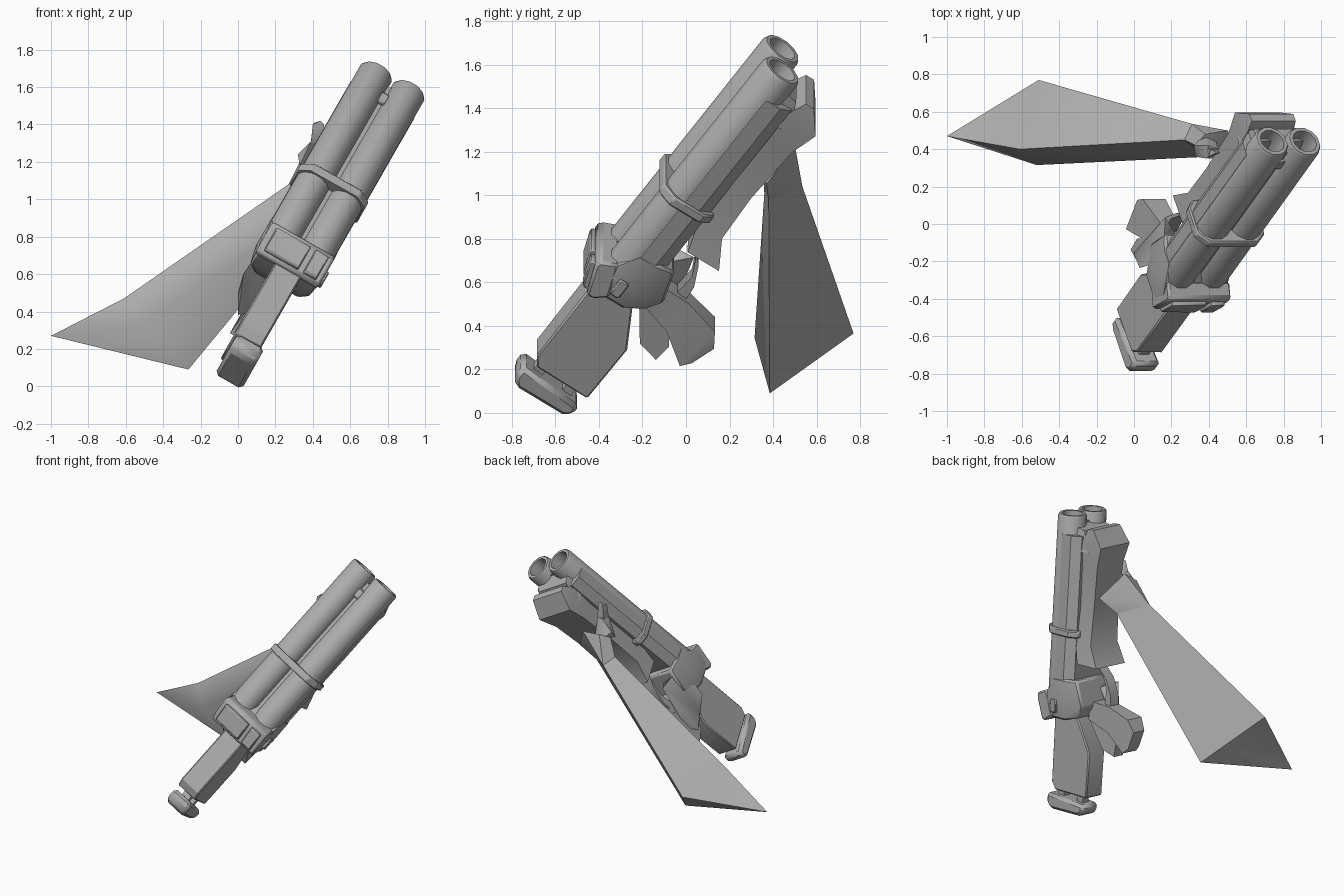
import bpy, bmesh, math
from mathutils import Matrix, Vector

if "Cube" in bpy.data.objects:
    bpy.data.objects.remove(bpy.data.objects["Cube"])

grey = bpy.data.materials.new("metal_grey")
grey.use_nodes = True
COL = (0.42, 0.42, 0.42, 1)
grey.diffuse_color = COL
grey.node_tree.nodes["Principled BSDF"].inputs["Base Color"].default_value = COL

# Weapon frame: x across, y towards the muzzle, z to the sight side; origin between muzzles
FWD = Vector((0.409, 0.569, 0.714)).normalized()
SIDE = Vector((0.87, 0, -0.49))
SIDE = (SIDE - SIDE.dot(FWD) * FWD).normalized()
UP = SIDE.cross(FWD)
GUN = Matrix((SIDE, FWD, UP)).transposed().to_4x4()
GUN.translation = (0.826, 0.443, 1.625)
WORLD = Matrix.Identity(4)


def finish(name, bm, frame=GUN, bevel=0, angle=30):
    bmesh.ops.recalc_face_normals(bm, faces=bm.faces)
    me = bpy.data.meshes.new(name)
    bm.to_mesh(me)
    bm.free()
    me.materials.append(grey)
    ob = bpy.data.objects.new(name, me)
    bpy.context.collection.objects.link(ob)
    ob.matrix_world = frame
    if bevel:
        mod = ob.modifiers.new("bevel", "BEVEL")
        mod.width, mod.segments = bevel, 1
        mod.limit_method, mod.angle_limit = "ANGLE", math.radians(40)
    bpy.ops.object.select_all(action="DESELECT")
    ob.select_set(True)
    bpy.context.view_layer.objects.active = ob
    bpy.ops.object.shade_smooth_by_angle(angle=math.radians(angle))


def hull(name, pts, frame=GUN, bevel=0, angle=30):
    bm = bmesh.new()
    for p in pts:
        bm.verts.new(p)
    out = bmesh.ops.convex_hull(bm, input=bm.verts)
    junk = [g for g in out["geom_interior"] if isinstance(g, bmesh.types.BMVert)]
    bmesh.ops.delete(bm, geom=junk, context="VERTS")
    bmesh.ops.dissolve_limit(bm, angle_limit=0.02, verts=bm.verts, edges=bm.edges)
    finish(name, bm, frame, bevel, angle)


def side_prism(name, prof, x0, x1, bevel=0):
    hull(name, [(x, y, z) for x in (x0, x1) for y, z in prof], bevel=bevel)


def mirrored(name, pts, bevel=0, angle=30):
    hull(name, [(sx * x, y, z) for sx in (-1, 1) for x, y, z in pts], bevel=bevel, angle=angle)


def box(name, x0, x1, y0, y1, z0, z1, bevel=0):
    side_prism(name, [(y0, z0), (y1, z0), (y1, z1), (y0, z1)], x0, x1, bevel)


def loft(name, rings, angle=30):
    bm = bmesh.new()
    loops = [[bm.verts.new(p) for p in ring] for ring in rings]
    n = len(loops[0])
    for a, b in zip(loops, loops[1:]):
        for i in range(n):
            bm.faces.new((a[i], a[(i + 1) % n], b[(i + 1) % n], b[i]))
    bm.faces.new(loops[0])
    bm.faces.new(loops[-1])
    finish(name, bm, angle=angle)


# Twin hollow barrels
for sx, side in ((-0.1, "left"), (0.1, "right")):
    prof = [(0.098, -1.3), (0.098, -0.015), (0.09, 0), (0.07, 0), (0.064, -0.16)]
    loft(side + "_barrel", [[(sx + r * math.cos(a), y, r * math.sin(a))
         for a in [math.tau * (i + 0.5) / 12 for i in range(12)]] for r, y in prof], angle=35)

box("barrel_rib", -0.02, 0.02, -1.2, -0.06, -0.05, 0.035)
box("front_sight", -0.025, 0.025, -0.19, -0.12, 0, 0.055, 0.006)

# Cradle wrapping the lower half of the barrels, and the lug below the muzzles
mirrored("barrel_cradle", [(x, y, z) for y in (-1.2, -0.13) for x, z in (
    (0.197, 0), (0.195, -0.08), (0.15, -0.14))])
mirrored("muzzle_lug", [(0.14, -0.07, -0.05), (0.13, -0.09, -0.14),
                        (0.16, -0.24, -0.03), (0.14, -0.24, -0.2)])

# Strap around barrels and cradle
mirrored("barrel_strap", [(x, y, z) for y in (-0.835, -0.785) for x, z in (
    (0.208, -0.11), (0.208, 0.055), (0.148, 0.115), (0.165, -0.165))], bevel=0.008)

# Fore-end slab, flared at both ends: station, centre, half width, top, bottom
stations = [(-0.07, 0, 0.135, -0.18, -0.225), (-0.18, 0, 0.145, -0.13, -0.31),
            (-0.32, 0, 0.13, -0.13, -0.275), (-0.63, 0, 0.125, -0.13, -0.26),
            (-0.87, 0.01, 0.135, -0.13, -0.265), (-1.01, 0.02, 0.145, -0.17, -0.345)]
loft("fore_end", [[(c - w, y, t), (c + w, y, t), (c + w, y, b), (c - w, y, b)]
                  for y, c, w, t, b in stations])

# Receiver, rounded on the sides and underneath
front = [(0.198, 0.0), (0.2, -0.08), (0.17, -0.18)]
back = [(0.2, 0.05), (0.185, 0.1), (0.2, -0.09), (0.16, -0.235)]
mirrored("receiver", [(x, -1.13, z) for x, z in front] + [(x, -1.3, z) for x, z in back]
         + [(0.18, -1.42, 0.06), (0.18, -1.42, -0.09), (0.13, -1.39, -0.19)],
         bevel=0.012, angle=40)
side_prism("top_plate", [(-1.23, 0.06), (-1.265, 0.14), (-1.29, 0.15), (-1.445, 0.095),
                         (-1.45, 0.06), (-1.4, 0)], -0.185, 0.2, 0.012)
for name, x0, x1 in (("large_button", -0.15, 0.06), ("small_button", 0.09, 0.17)):
    side_prism(name, [(-1.295, 0.12), (-1.3, 0.162), (-1.31, 0.168), (-1.425, 0.127),
                      (-1.435, 0.115), (-1.43, 0.08)], x0, x1, 0.006)
box("side_catch", 0.18, 0.213, -1.375, -1.285, -0.035, 0.015, 0.006)

# Stock and butt pad
side_prism("stock", [(-1.39, 0.068), (-1.89, 0.065), (-1.94, 0.03), (-1.945, -0.255),
                     (-1.63, -0.26), (-1.39, -0.13)], -0.065, 0.095, 0.008)
for z in (0, -0.17):
    box("pad_bolt", 0, 0.06, -2.0, -1.9, z - 0.025, z + 0.025)
side_prism("butt_pad", [(-1.965, 0.09), (-2.035, 0.09), (-2.075, 0.055),
                        (-2.075, -0.205), (-2.05, -0.245), (-1.995, -0.245)],
           -0.05, 0.115, 0.02)

# Hand grip: station values are left, right, front, rear, depth at front and rear
grip = [(-0.06, 0.05, -1.28, -1.41, -0.2, -0.2), (-0.07, 0.04, -1.29, -1.47, -0.37, -0.37),
        (-0.09, 0.05, -1.34, -1.58, -0.55, -0.52), (-0.07, 0.04, -1.42, -1.54, -0.6, -0.56)]
loft("hand_grip", [[(l, f, zf), (r, f, zf), (r, b, zb), (l, b, zb)]
                   for l, r, f, b, zf, zb in grip])

# Curved guard, hook and cheek around the grip
path = [(-0.02, -0.99, -0.18, 0.02), (-0.03, -1.09, -0.28, 0.02),
        (-0.03, -1.2, -0.33, 0.02), (-0.03, -1.35, -0.33, 0.03)]
loft("trigger_guard", [[(x - 0.04, y - h, z - h), (x + 0.04, y - h, z - h),
                        (x + 0.04, y + h, z + h), (x - 0.04, y + h, z + h)]
                       for x, y, z, h in path], angle=60)
hull("grip_hook", [(x, y, z) for x in (-0.07, 0.02) for y, z in (
    (-1.39, -0.16), (-1.6, -0.31), (-1.63, -0.42), (-1.54, -0.43), (-1.36, -0.32))])
hull("grip_cheek", [(-0.16, -1.18, -0.16), (-0.17, -1.33, -0.12), (-0.12, -1.15, -0.3),
                    (-0.185, -1.44, -0.17), (-0.16, -1.48, -0.29), (-0.1, -1.56, -0.36),
                    (-0.05, -1.2, -0.2), (-0.05, -1.5, -0.38)], angle=60)

# Flared sleeve with a folded open end
wrist = [(0.27, 0.45, 1.08), (0.31, 0.535, 1.04), (0.47, 0.38, 0.98), (0.4, 0.36, 1.01)]
cuff = [(-0.61, 0.4, 0.47), (-0.51, 0.77, 0.365), (-0.265, 0.385, 0.09), (-0.52, 0.315, 0.345)]
bm = bmesh.new()
W, C = [[bm.verts.new(p) for p in ring] for ring in (wrist, cuff)]
T, F = bm.verts.new((-1, 0.47, 0.27)), bm.verts.new((-0.52, 0.46, 0.25))
for i in range(4):
    bm.faces.new((W[i], W[(i + 1) % 4], C[(i + 1) % 4], C[i]))
bm.faces.new(W)
for a, b in ((C[1], C[0]), (C[0], C[3]), (C[3], C[2])):
    bm.faces.new((a, b, T))
for a, b in ((C[2], C[1]), (T, C[2]), (C[1], T)):
    bm.faces.new((a, b, F))
finish("sleeve", bm, WORLD, angle=65)

# Supporting hand and thumb
hull("palm", wrist + [(0.33, 0.42, 1.2), (0.38, 0.48, 1.23), (0.5, 0.5, 1.23),
                      (0.62, 0.37, 1.05), (0.4, 0.35, 1.15)], WORLD, angle=35)
hull("thumb_base", [(0.32, 0.42, 1.24), (0.33, 0.36, 1.18), (0.38, 0.48, 1.18),
                    (0.44, 0.44, 1.2), (0.39, 0.35, 1.31), (0.45, 0.4, 1.31),
                    (0.4, 0.42, 1.32)], WORLD, angle=50)
hull("thumb_tip", [(0.39, 0.35, 1.3), (0.45, 0.4, 1.3), (0.39, 0.41, 1.31), (0.4, 0.36, 1.4),
                   (0.46, 0.38, 1.4), (0.41, 0.4, 1.41), (0.44, 0.38, 1.42)], WORLD, angle=50)
